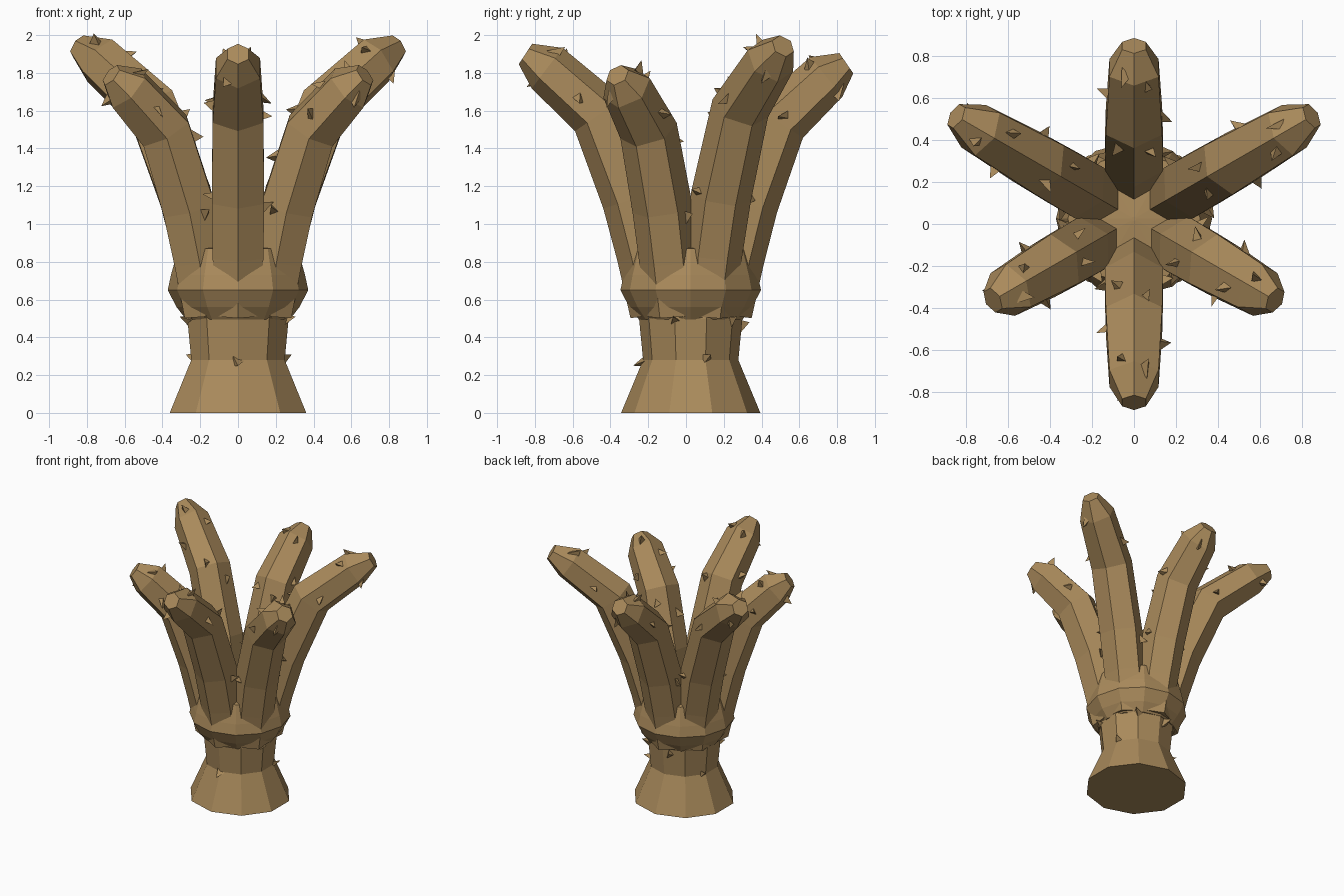
import bpy, bmesh, math, random
from mathutils import Vector

random.seed(4)
if "Cube" in bpy.data.objects:
    bpy.data.objects.remove(bpy.data.objects["Cube"], do_unlink=True)

wood = bpy.data.materials.new("tan_wood")
wood.use_nodes = True
wood.diffuse_color = (0.40, 0.255, 0.105, 1)
wood.node_tree.nodes["Principled BSDF"].inputs["Base Color"].default_value = wood.diffuse_color

CENTRE = Vector((0, 0.025, 0))
UP = Vector((0, 0, 1))


def finish(bm, name):
    bmesh.ops.recalc_face_normals(bm, faces=bm.faces)
    mesh = bpy.data.meshes.new(name)
    bm.to_mesh(mesh)
    bm.free()
    mesh.materials.append(wood)
    obj = bpy.data.objects.new(name, mesh)
    bpy.context.collection.objects.link(obj)
    return obj


def loft(name, rings):
    """Skin a list of equal-sized point rings and cap both ends."""
    bm = bmesh.new()
    loops = [[bm.verts.new(p) for p in ring] for ring in rings]
    n = len(loops[0])
    for a, b in zip(loops, loops[1:]):
        for i in range(n):
            j = (i + 1) % n
            bm.faces.new((a[i], a[j], b[j], b[i]))
    bm.faces.new(loops[0])
    bm.faces.new(loops[-1])
    return finish(bm, name)


def circle(radius, z, sides, squash=1.0):
    # First corner points to the front
    angles = [2 * math.pi * i / sides - math.pi / 2 for i in range(sides)]
    return [CENTRE + Vector((radius * math.cos(a), radius * squash * math.sin(a), z))
            for a in angles]


def add_thorn(bm, pos, normal, along):
    """Small bent three-sided spike, its tip leaning along the branch."""
    side = normal.cross(along).normalized()
    lean = random.uniform(-0.03, 0.03)
    base = []
    for k in range(3):
        a = 2 * math.pi * k / 3 + random.uniform(0, 1)
        base.append(bm.verts.new(pos - normal * 0.015 + along * 0.045 * math.cos(a)
                                 + side * 0.035 * math.sin(a)))
    tip = bm.verts.new(pos + normal * 0.05 + along * random.choice((-0.03, 0.03)) + side * lean)
    bm.faces.new(base)
    for k in range(3):
        bm.faces.new((base[k], base[(k + 1) % 3], tip))


# Trunk: flared foot, narrow waist
loft("trunk", [circle(r, z, 10, 0.97) for r, z in
               [(0.38, 0), (0.26, 0.28), (0.282, 0.5), (0.27, 0.56)]])

# Crown: faceted bowl that holds the branches
loft("crown", [circle(r, z, 12) for r, z in
               [(0.275, 0.495), (0.325, 0.56), (0.372, 0.65), (0.355, 0.73),
                (0.315, 0.87), (0.01, 0.9)]])

# Branch centre line: distance from axis, height, radius
PROFILE = [(0.19, 0.52, 0.13), (0.235, 0.83, 0.155), (0.31, 1.13, 0.16),
           (0.485, 1.58, 0.155), (0.76, 1.825, 0.135), (0.875, 1.9, 0.065)]

# Thorns: position along centre line, face of the hexagonal section
THORNS = [(1.9, 1), (2.0, 4), (2.7, 5), (2.9, 0), (3.25, 4),
          (3.45, 1), (3.8, 5), (4.1, 0), (4.15, 3)]

# Branches: direction, reach, height scale
BRANCHES = [("front", -90, 1.0, 1.0), ("front_left", -30, 0.845, 0.92),
            ("back_left", 30, 1.16, 1.03), ("back", 90, 0.92, 0.965),
            ("back_right", 150, 1.16, 1.03), ("front_right", 210, 0.845, 0.92)]

thorns = bmesh.new()
for name, degrees, reach, lift in BRANCHES:
    a = math.radians(degrees)
    out = Vector((math.cos(a), math.sin(a), 0))
    across = UP.cross(out)
    points = [CENTRE + out * (0.235 + (r - 0.235) * reach) + UP * (0.5 + (z - 0.5) * lift)
              for r, z, _ in PROFILE]
    radii = [p[2] for p in PROFILE]
    rings = []
    for i, p in enumerate(points):
        before = (p - points[max(i - 1, 0)]).normalized()
        after = (points[min(i + 1, len(points) - 1)] - p).normalized()
        ridge = (before + after).normalized().cross(across)
        rings.append([p + (ridge * math.cos(k * math.pi / 3)
                           + across * math.sin(k * math.pi / 3)) * radii[i]
                      for k in range(6)])
    loft(name + "_branch", rings)

    for t, face in THORNS:
        t += random.uniform(-0.12, 0.12)
        i = int(t)
        f = t - i
        along = (points[i + 1] - points[i]).normalized()
        angle = (face + 0.5) * math.pi / 3
        normal = along.cross(across) * math.cos(angle) + across * math.sin(angle)
        radius = radii[i] + (radii[i + 1] - radii[i]) * f
        add_thorn(thorns, points[i].lerp(points[i + 1], f) + normal * radius * 0.866,
                  normal, along)

# Thorns on the trunk
for degrees, z in [(-90, 0.28), (18, 0.28), (-18, 0.48), (55, 0.48),
                   (200, 0.48), (160, 0.28), (100, 0.45)]:
    a = math.radians(degrees)
    normal = Vector((math.cos(a), math.sin(a), 0))
    add_thorn(thorns, CENTRE + normal * (0.255 if z < 0.4 else 0.27) + UP * z, normal, UP)
finish(thorns, "thorns")
